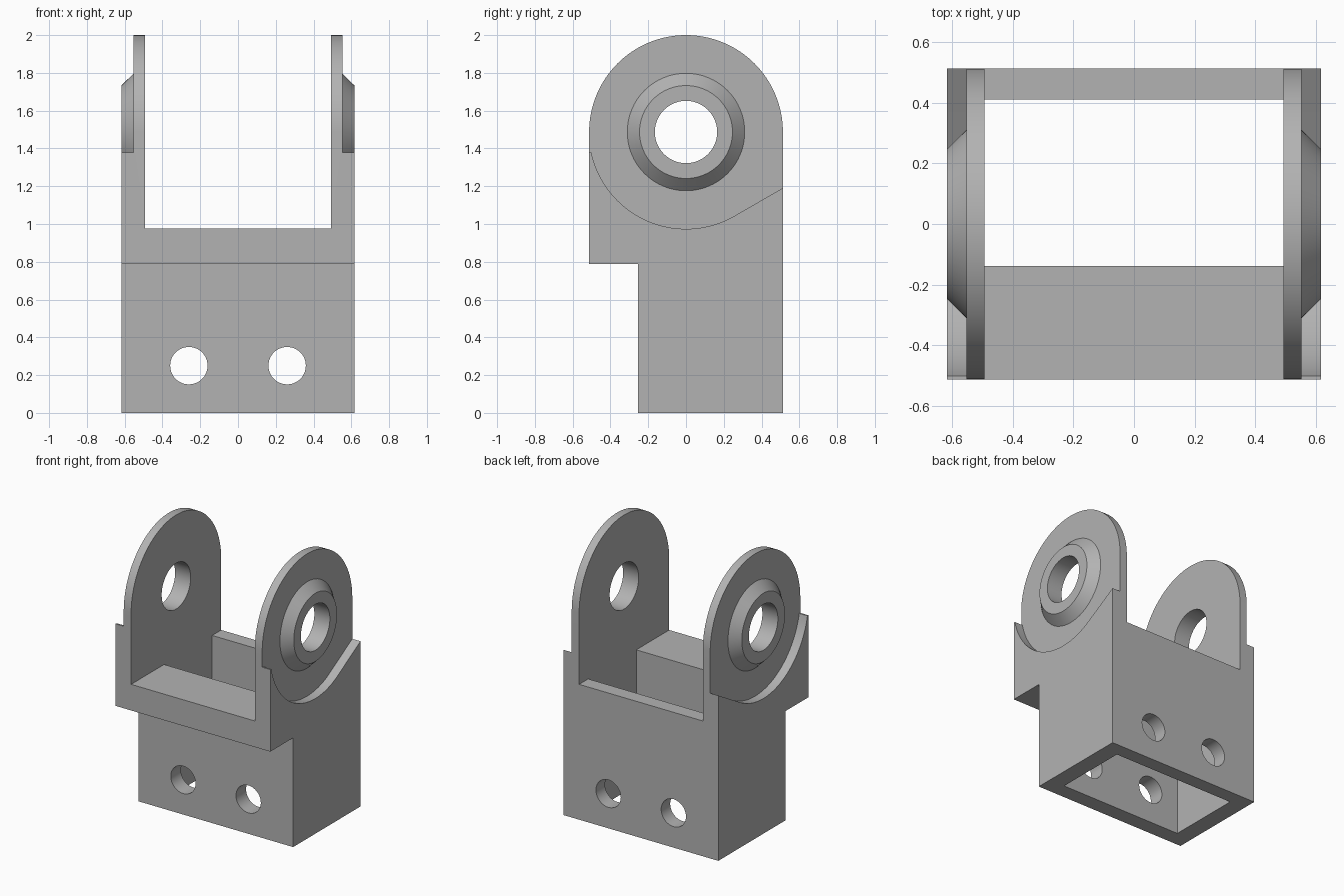
import bpy
import bmesh
from math import sin, cos, radians, sqrt

cube = bpy.data.objects.get("Cube")
if cube:
    bpy.data.objects.remove(cube, do_unlink=True)

HALF_W, EAR_OUT, EAR_IN = 0.617, 0.552, 0.493   # half widths along x
R, PIVOT_Z = 0.513, 1.487                       # ear radius and pivot height
FLOOR, STEP = 0.975, 0.787                      # seat and front step heights
BACK_Y, STEM_Y = R, -0.253

grey = bpy.data.materials.new("plain grey")
grey.use_nodes = True
color = (0.45, 0.45, 0.45, 1)
grey.diffuse_color = color
grey.node_tree.nodes["Principled BSDF"].inputs["Base Color"].default_value = color


def arc(cy, cz, r, start, end, steps):
    """Points on an arc, angles in degrees."""
    angles = [radians(start + (end - start) * i / steps) for i in range(steps + 1)]
    return [(cy + r * cos(a), cz + r * sin(a)) for a in angles]


def loft(name, sections, axis):
    """Solid through equal-length outlines, each given as (offset, points)."""
    bm = bmesh.new()
    rings = []
    for d, pts in sections:
        rings.append([bm.verts.new((d, u, v) if axis == "x" else (u, d, v))
                      for u, v in pts])
    for a, b in zip(rings, rings[1:]):
        for i in range(len(a)):
            j = (i + 1) % len(a)
            bm.faces.new((a[i], a[j], b[j], b[i]))
    bm.faces.new(rings[0])
    bm.faces.new(rings[-1])
    bmesh.ops.recalc_face_normals(bm, faces=bm.faces)
    mesh = bpy.data.meshes.new(name)
    bm.to_mesh(mesh)
    bm.free()
    mesh.materials.append(grey)
    obj = bpy.data.objects.new(name, mesh)
    bpy.context.collection.objects.link(obj)
    return obj


def prism(name, pts, lo, hi, axis="x"):
    return loft(name, [(lo, pts), (hi, pts)], axis)


def rect(u0, u1, v0, v1):
    return [(u0, v0), (u1, v0), (u1, v1), (u0, v1)]


def combine(target, tool, operation):
    """Apply a boolean and discard the tool."""
    mod = target.modifiers.new("combine", "BOOLEAN")
    mod.operation, mod.solver, mod.object = operation, "EXACT", tool
    bpy.ops.object.select_all(action="DESELECT")
    bpy.context.view_layer.objects.active = target
    target.select_set(True)
    bpy.ops.object.modifier_apply(modifier=mod.name)
    bpy.data.objects.remove(tool, do_unlink=True)


# Body: side silhouette with stepped front and round top
outline = [(STEM_Y, 0), (BACK_Y, 0)] + arc(0, PIVOT_Z, R, 0, 180, 64)
outline += [(-R, STEP), (STEM_Y, STEP)]
bracket = prism("clevis_bracket", outline, -HALF_W, HALF_W)

# Slot between the ears, and the hollow through the stem
combine(bracket, prism("slot", rect(-1, 1, FLOOR, 3), -EAR_IN, EAR_IN), "DIFFERENCE")
combine(bracket, prism("hollow", rect(-EAR_IN, EAR_IN, -1, 1.2), -0.138, 0.41, "y"),
        "DIFFERENCE")

# Recess outside each ear: lip at the front, arc below, sloped ramp at the back
lip_z = 1.378
lip_y = -sqrt(R ** 2 - (PIVOT_Z - lip_z) ** 2)
lip_angle = 192.27
recess = [(-1, lip_z), (lip_y, lip_z)] + arc(0, PIVOT_Z, R, lip_angle, 300, 40)[1:]
tangent_y, tangent_z = recess[-1]
recess += [(1, tangent_z + (1 - tangent_y) / sqrt(3)), (1, 3), (-1, 3)]
for side in (-1, 1):
    combine(bracket, prism("recess", recess, side * EAR_OUT, side), "DIFFERENCE")

# Conical pivot bosses
wide = arc(0, PIVOT_Z, 0.311, 0, 360, 64)[:-1]
narrow = arc(0, PIVOT_Z, 0.246, 0, 360, 64)[:-1]
for side in (-1, 1):
    boss = loft("boss", [(side * 0.53, wide), (side * EAR_OUT, wide),
                         (side * HALF_W, narrow)], "x")
    combine(bracket, boss, "UNION")

# Pivot bore and the two fixing holes
combine(bracket, prism("bore", arc(0, PIVOT_Z, 0.165, 0, 360, 64)[:-1], -1, 1),
        "DIFFERENCE")
for x in (-0.26, 0.26):
    hole = prism("hole", arc(x, 0.25, 0.099, 0, 360, 48)[:-1], -1, 1, "y")
    combine(bracket, hole, "DIFFERENCE")

bpy.ops.object.shade_smooth_by_angle(angle=radians(30))
